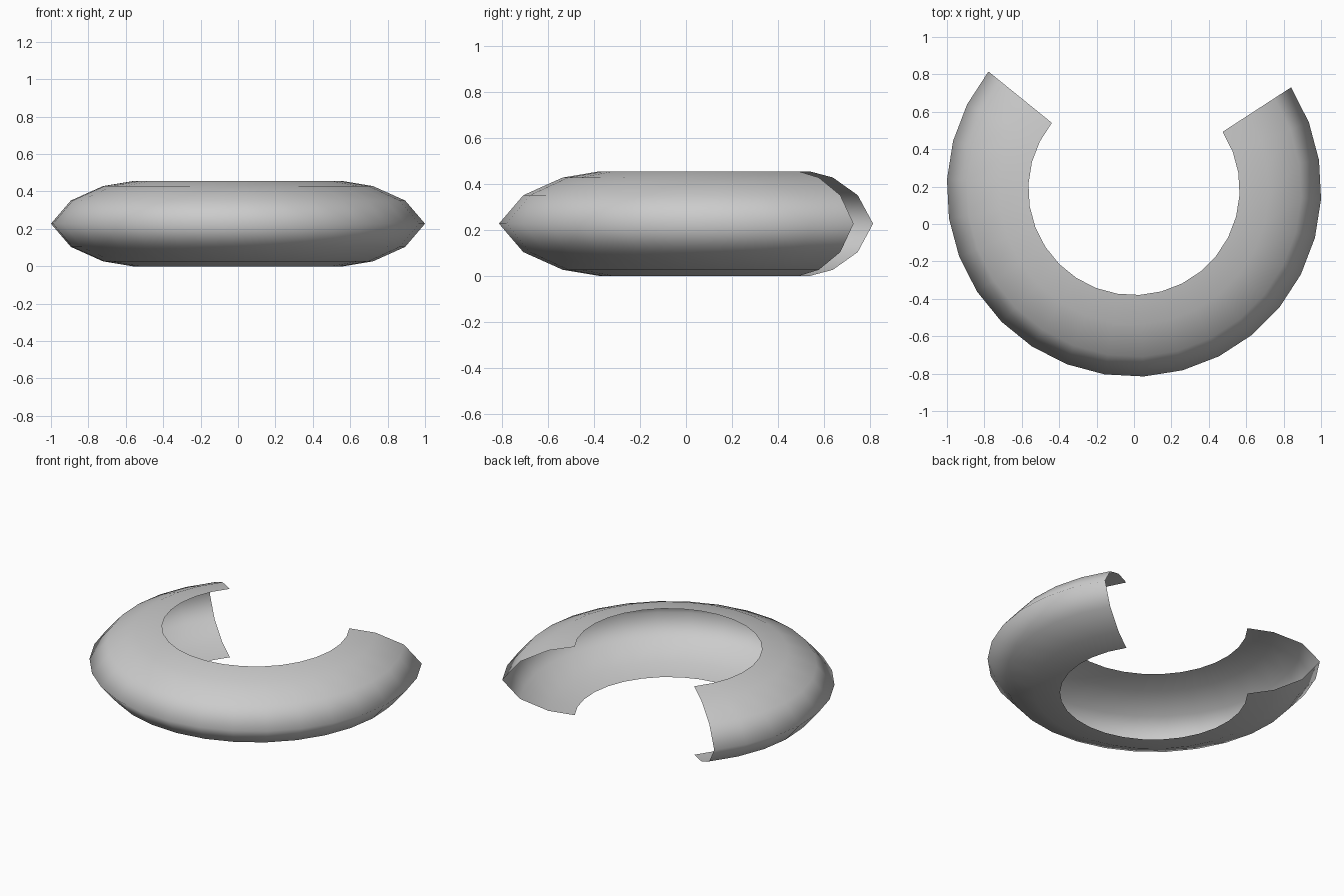
import bpy
from math import cos, sin, radians

if "Cube" in bpy.data.objects:
    bpy.data.objects.remove(bpy.data.objects["Cube"])

# Open outer half of a tube, swept 252 degrees in 12 degree steps
CENTRE_Y, MID_Z = 0.185, 0.2275
START, STEP, SEGMENTS = 141, 12, 21

# Cross-section (radius, height above mid-plane), mirrored below the equator
upper = [(0.565, 0.2275), (0.723, 0.201), (0.895, 0.124)]
profile = upper + [(1.0014, 0.0)] + [(r, -h) for r, h in reversed(upper)]
n = len(profile)

verts, faces = [], []
for i in range(SEGMENTS + 1):
    a = radians(START + i * STEP)
    verts += [(r * cos(a), CENTRE_Y + r * sin(a), MID_Z + h) for r, h in profile]
for i in range(SEGMENTS):
    for j in range(n - 1):
        k = i * n + j
        faces.append((k, k + 1, k + n + 1, k + n))

# Smooth single-sided shell
mesh = bpy.data.meshes.new("curved_shell")
mesh.from_pydata(verts, [], faces)
mesh.polygons.foreach_set("use_smooth", [True] * len(mesh.polygons))
mesh.update()
shell = bpy.data.objects.new("curved_shell", mesh)
bpy.context.collection.objects.link(shell)
